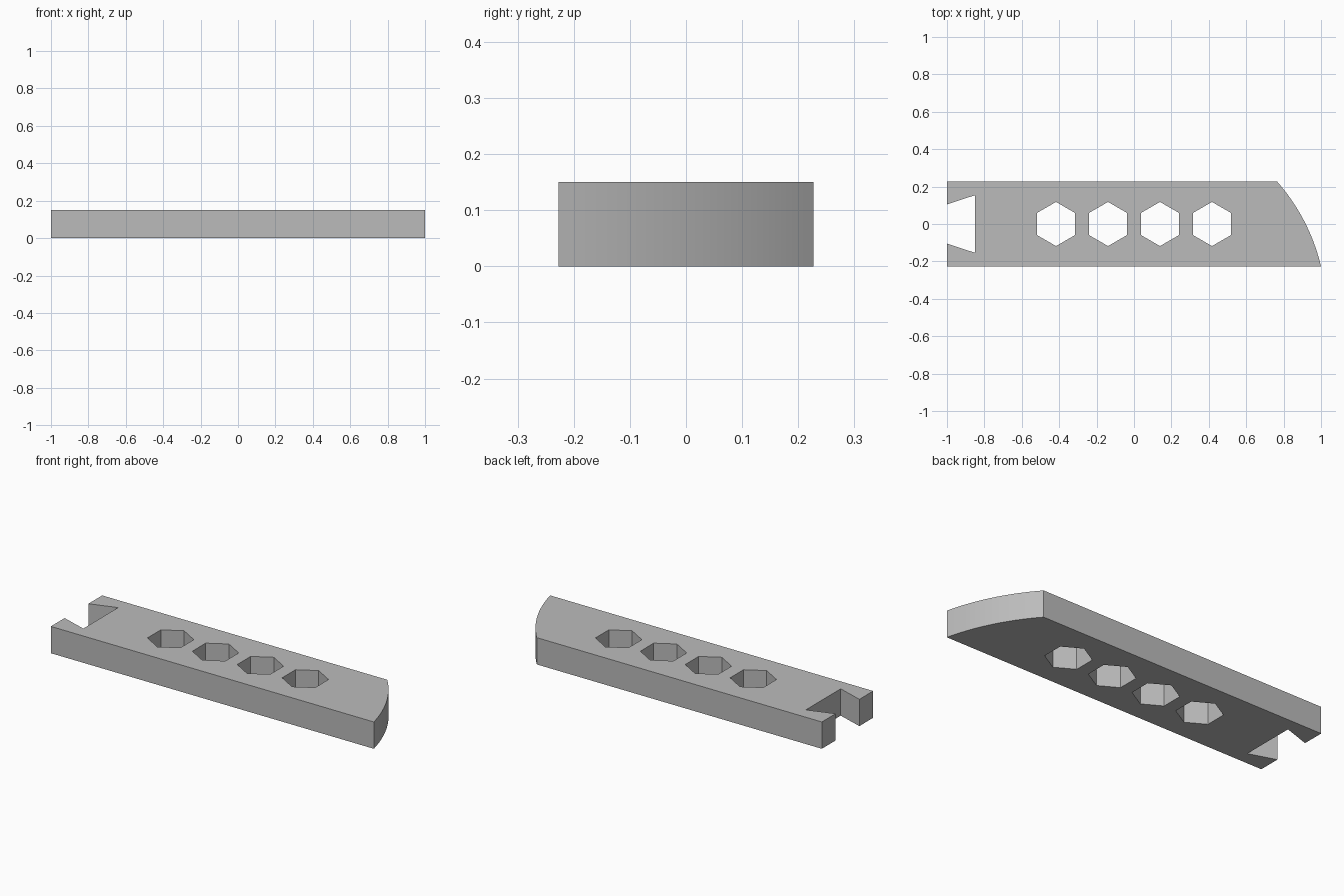
import bpy, bmesh, math
from mathutils import Vector

if "Cube" in bpy.data.objects:
    bpy.data.objects.remove(bpy.data.objects["Cube"])

HALF_W, HEIGHT = 0.227, 0.15

grey = bpy.data.materials.new("plain grey")
grey.diffuse_color = (0.5, 0.5, 0.5, 1)
grey.use_nodes = True
grey.node_tree.nodes["Principled BSDF"].inputs["Base Color"].default_value = grey.diffuse_color


def prism(name, points, z0, z1):
    """Extrude a counter-clockwise outline from z0 to z1."""
    bm = bmesh.new()
    face = bm.faces.new([bm.verts.new((x, y, z0)) for x, y in points])
    top = bmesh.ops.extrude_face_region(bm, geom=[face])
    moved = [v for v in top["geom"] if isinstance(v, bmesh.types.BMVert)]
    bmesh.ops.translate(bm, verts=moved, vec=(0, 0, z1 - z0))
    bmesh.ops.recalc_face_normals(bm, faces=bm.faces)
    mesh = bpy.data.meshes.new(name)
    bm.to_mesh(mesh)
    bm.free()
    mesh.materials.append(grey)
    obj = bpy.data.objects.new(name, mesh)
    bpy.context.collection.objects.link(obj)
    return obj


def arc(a, b, radius, steps):
    """Points from a to b on a circle, bulging to the right of the path."""
    a, b = Vector(a), Vector(b)
    chord = b - a
    left = Vector((-chord.y, chord.x)).normalized()
    centre = (a + b) / 2 + left * math.sqrt(radius**2 - (chord.length / 2)**2)
    start = math.atan2(a.y - centre.y, a.x - centre.x)
    sweep = 2 * math.asin(chord.length / 2 / radius)
    return [(centre.x + radius * math.cos(start + sweep * i / steps),
             centre.y + radius * math.sin(start + sweep * i / steps))
            for i in range(steps + 1)]


# Bar with a curved slanting end and a dovetail notch at the other end
outline = [(-1, -HALF_W)]
outline += arc((1, -HALF_W), (0.765, HALF_W), 1.05, 24)
outline += [(-1, HALF_W), (-1, 0.105), (-0.85, 0.154),
            (-0.85, -0.154), (-1, -0.105)]
bar = prism("bar", outline, 0, HEIGHT)

# Row of hexagonal through holes
for i in range(4):
    cx = -0.417 + 0.278 * i
    hexagon = [(cx + 0.118 * math.cos(math.radians(30 + 60 * k)),
                0.118 * math.sin(math.radians(30 + 60 * k))) for k in range(6)]
    cutter = prism(f"hole_cutter_{i + 1}", hexagon, -0.1, HEIGHT + 0.1)
    cutter.hide_render = True
    cutter.hide_set(True)
    cut = bar.modifiers.new(f"hole_{i + 1}", 'BOOLEAN')
    cut.operation, cut.solver, cut.object = 'DIFFERENCE', 'EXACT', cutter

# Smooth the curved end, keep every corner sharp
bpy.context.view_layer.objects.active = bar
bar.select_set(True)
bpy.ops.object.shade_smooth_by_angle(angle=math.radians(20))
